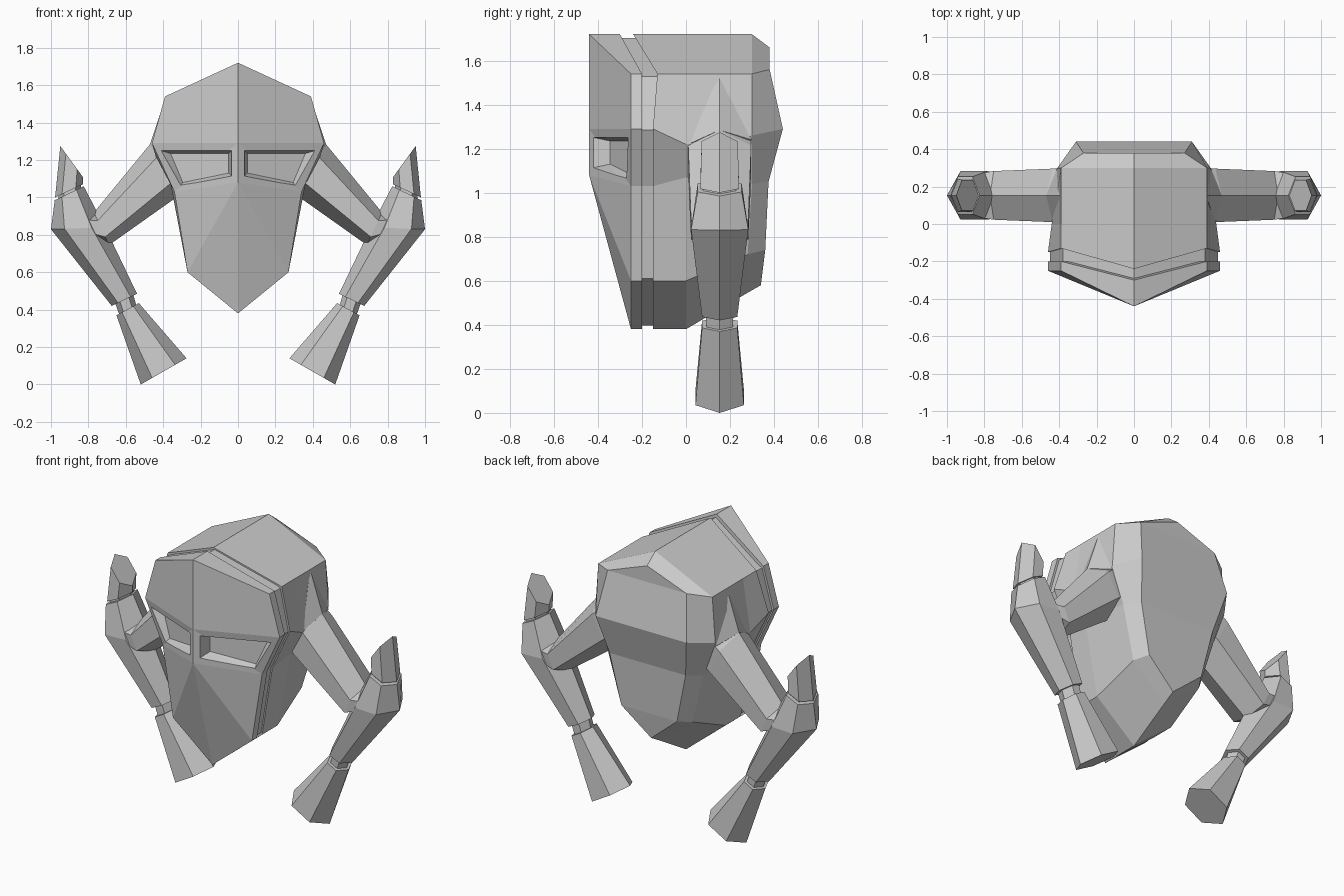
import bpy, bmesh
from math import cos, sin, pi

cube = bpy.data.objects.get("Cube")
if cube:
    bpy.data.objects.remove(cube, do_unlink=True)

grey = bpy.data.materials.new("plain grey")
grey.use_nodes = True
grey.diffuse_color = (0.6, 0.6, 0.6, 1)
grey.node_tree.nodes["Principled BSDF"].inputs["Base Color"].default_value = (0.6, 0.6, 0.6, 1)


def finish(bm, name):
    """Turn a bmesh into a flat shaded object."""
    bmesh.ops.recalc_face_normals(bm, faces=bm.faces)
    mesh = bpy.data.meshes.new(name)
    bm.to_mesh(mesh)
    bm.free()
    mesh.materials.append(grey)
    obj = bpy.data.objects.new(name, mesh)
    bpy.context.collection.objects.link(obj)
    return obj


def loft(rings, cap_start=True, cap_end=True):
    """Skin a list of closed rings with equal point counts."""
    bm = bmesh.new()
    loops = [[bm.verts.new(p) for p in ring] for ring in rings]
    n = len(rings[0])
    for a, b in zip(loops, loops[1:]):
        for i in range(n):
            j = (i + 1) % n
            bm.faces.new((a[i], a[j], b[j], b[i]))
    if cap_start:
        bm.faces.new(loops[0])
    if cap_end:
        bm.faces.new(loops[-1])
    return bm, loops


def hull(points, name):
    bm = bmesh.new()
    for p in points:
        bm.verts.new(p)
    bmesh.ops.convex_hull(bm, input=bm.verts)
    return finish(bm, name)


def mirror_ring(half):
    """Half outline from crown to chin, completed across x = 0."""
    return half + [(-x, y, z) for x, y, z in half[-2:0:-1]]


# Head outline: crown, temple, brow, cheek, jaw, chin as (x, z)
OUTLINE = [(0, 1.72), (0.39, 1.54), (0.46, 1.29), (0.34, 1.03), (0.27, 0.6), (0, 0.38)]


def outline_ring(crown_y, temple_y, rest_y, scale=1.0):
    ys = [crown_y, temple_y] + [rest_y] * 4
    return mirror_ring([(x * scale, y, 1.05 + (z - 1.05) * scale)
                        for (x, z), y in zip(OUTLINE, ys)])


# Face mask with a central ridge
bm, loops = loft([outline_ring(-0.30, -0.20, -0.20), outline_ring(-0.44, -0.25, -0.25)],
                 cap_end=False)
front = loops[1]
mid_brow = bm.verts.new((0, -0.44, 1.29))
nose = bm.verts.new((0, -0.44, 1.08))
for side in (lambda i: front[i], lambda i: front[-i]):
    bm.faces.new((front[0], side(1), side(2), mid_brow))
    bm.faces.new((mid_brow, side(2), side(3), nose))
    bm.faces.new((nose, side(3), side(4)))
    bm.faces.new((nose, side(4), front[5]))
bmesh.ops.triangulate(bm, faces=[f for f in bm.faces if len(f.verts) == 4 and nose in f.verts])
mask = finish(bm, "face_mask")

# Eye sockets cut into the mask
EYE = [(0.035, 1.25), (0.41, 1.25), (0.32, 1.05), (0.035, 1.115)]
FLOOR = [(0.05, 1.235), (0.36, 1.235), (0.295, 1.08), (0.05, 1.13)]
for s in (1, -1):
    pts = [(s * x, -0.52 + 0.41 * x, z) for x, z in EYE]
    pts += [(s * x, -0.43 + 0.41 * x, z) for x, z in EYE]
    pts += [(s * x, -0.365 + 0.41 * x, z) for x, z in FLOOR]
    cutter = hull(pts, "eye_cutter")
    cutter.hide_render = True
    mod = mask.modifiers.new("eye_socket", "BOOLEAN")
    mod.operation = "DIFFERENCE"
    mod.solver = "EXACT"
    mod.object = cutter
    bpy.context.view_layer.objects.active = mask
    bpy.ops.object.modifier_apply(modifier=mod.name)
    bpy.data.objects.remove(cutter, do_unlink=True)

# Recessed seam between mask and skull
bm, _ = loft([outline_ring(-0.32, -0.21, -0.21, 0.975), outline_ring(-0.2, -0.1, -0.1, 0.975)])
finish(bm, "mask_seam")

# Faceted skull
middle = [(0, 0, 1.72), (0.39, 0, 1.54), (0.44, 0, 1.22), (0.36, 0, 1.07), (0.27, 0, 0.6), (0, 0, 0.38)]
rear = [(0, 0.3, 1.72), (0.39, 0.3, 1.54), (0.41, 0.3, 1.26), (0.33, 0.3, 1.04),
        (0.24, 0.28, 0.72), (0, 0.27, 0.54)]
back = [(0, 0.38, 1.66), (0.27, 0.38, 1.56), (0.31, 0.44, 1.29), (0.26, 0.375, 1.05),
        (0.19, 0.36, 0.74), (0, 0.34, 0.58)]
bm, loops = loft([outline_ring(-0.24, -0.13, -0.15), mirror_ring(middle),
                  mirror_ring(rear), mirror_ring(back)], cap_end=False)
end = loops[-1]
bm.faces.new((end[0], end[1], end[-1]))
for i in range(1, 4):
    bm.faces.new((end[i], end[i + 1], end[-i - 1], end[-i]))
bm.faces.new((end[4], end[5], end[6]))
finish(bm, "skull")

ARM_Y = 0.153


def limb(name, s, sections):
    """Six sided limb; each section is outer (x, z), inner (x, z), half depth."""
    rings = []
    for (ox, oz), (ix, iz), depth in sections:
        ring = []
        for k in range(6):
            c, d = cos(k * pi / 3) / 2, sin(k * pi / 3) / sin(pi / 3)
            ring.append((s * ((ox + ix) / 2 + c * (ox - ix)), ARM_Y + d * depth,
                         (oz + iz) / 2 + c * (oz - iz)))
        rings.append(ring)
    bm, _ = loft(rings)
    finish(bm, name)


for s, label in ((1, "left"), (-1, "right")):
    # Shoulder wedge blending into the temple
    hull([(s * 0.385, ARM_Y, 1.54), (s * 0.47, ARM_Y, 1.285), (s * 0.435, 0.01, 1.22),
          (s * 0.41, 0.3, 1.24), (s * 0.3, ARM_Y, 1.2)], label + "_shoulder")
    limb(label + "_upper_arm", s, [((0.40, 1.34), (0.24, 1.06), 0.14),
                                   ((0.47, 1.285), (0.33, 1.0), 0.143),
                                   ((0.77, 0.92), (0.69, 0.745), 0.13),
                                   ((0.88, 0.91), (0.84, 0.80), 0.11)])
    limb(label + "_forearm", s, [((0.675, 0.42), (0.54, 0.485), 0.08),
                                 ((1.0, 0.83), (0.71, 0.84), 0.13),
                                 ((0.98, 0.985), (0.825, 1.06), 0.10)])
    limb(label + "_lower_joint", s, [((0.63, 0.36), (0.54, 0.41), 0.06),
                                     ((0.655, 0.43), (0.56, 0.48), 0.062)])
    limb(label + "_lower_foot", s, [((0.52, 0.0), (0.275, 0.14), 0.11),
                                    ((0.65, 0.37), (0.53, 0.435), 0.08)])
    limb(label + "_upper_joint", s, [((0.96, 0.98), (0.84, 1.03), 0.075),
                                     ((0.96, 1.03), (0.84, 1.08), 0.075)])
    limb(label + "_upper_tip", s, [((0.978, 1.0), (0.83, 1.07), 0.088),
                                   ((0.95, 1.275), (0.83, 1.11), 0.082)])
